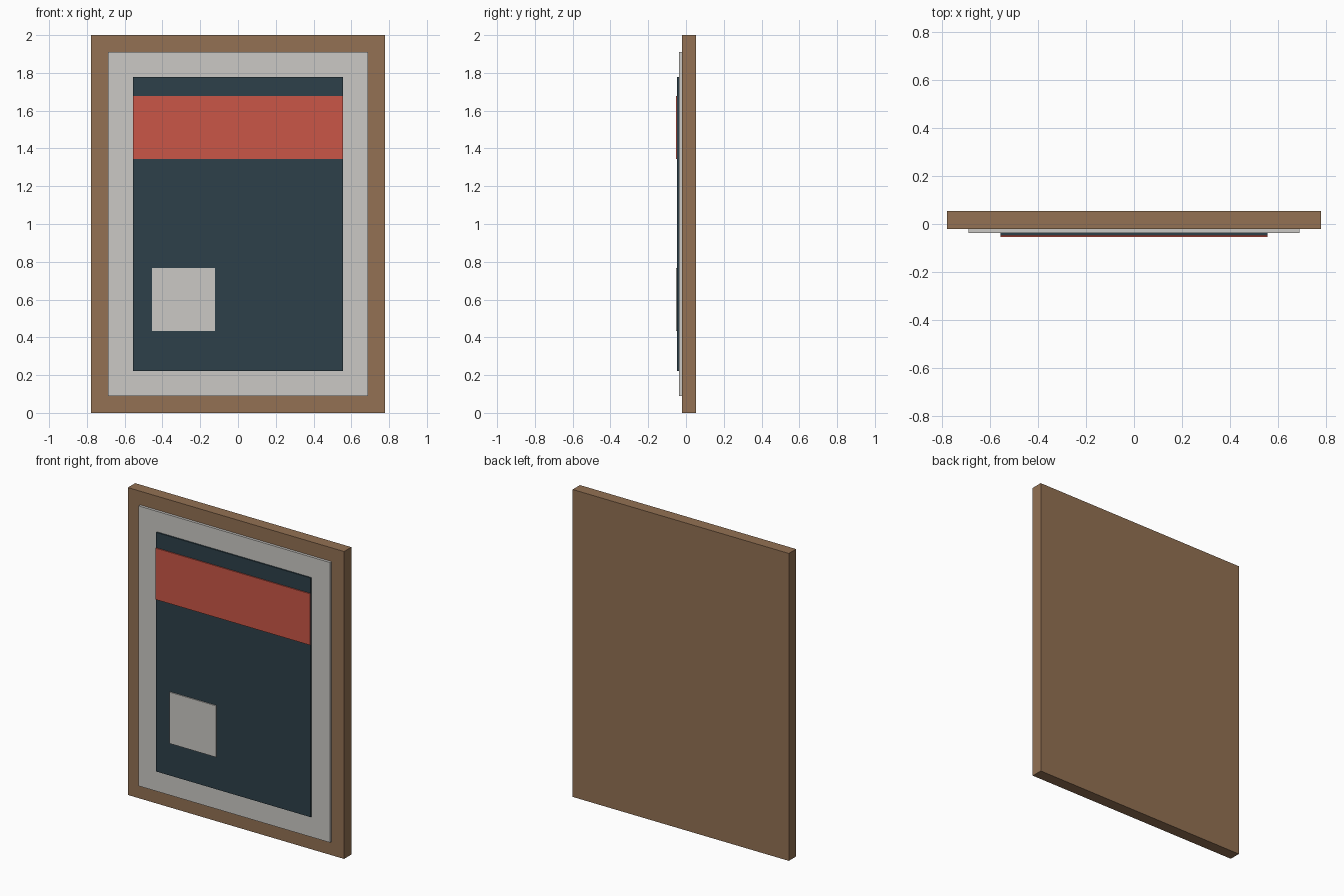
import bpy
import bmesh
from mathutils import Vector

if "Cube" in bpy.data.objects:
    bpy.data.objects.remove(bpy.data.objects["Cube"])


def lin(c):
    c /= 255
    return c / 12.92 if c <= 0.04045 else ((c + 0.055) / 1.055) ** 2.4


def material(name, r, g, b):
    m = bpy.data.materials.new(name)
    m.diffuse_color = (lin(r), lin(g), lin(b), 1)
    m.use_nodes = True
    m.node_tree.nodes["Principled BSDF"].inputs["Base Color"].default_value = m.diffuse_color
    return m


wood = material("brown wood", 147, 113, 83)
card = material("pale grey card", 203, 201, 197)
slate = material("dark slate", 45, 64, 74)
coral = material("coral red", 202, 86, 71)


def box(name, x, y, z, mat):
    """Box from (min, max) ranges on each axis."""
    bm = bmesh.new()
    bmesh.ops.create_cube(bm, size=1)
    lo, hi = Vector((x[0], y[0], z[0])), Vector((x[1], y[1], z[1]))
    for v in bm.verts:
        v.co = Vector([lo[i] if v.co[i] < 0 else hi[i] for i in range(3)])
    mesh = bpy.data.meshes.new(name)
    bm.to_mesh(mesh)
    bm.free()
    mesh.materials.append(mat)
    bpy.context.collection.objects.link(bpy.data.objects.new(name, mesh))


# Solid wooden frame
box("frame", (-0.778, 0.778), (-0.021, 0.054), (0, 2), wood)
# Pale border panel on the front
box("mount_board", (-0.689, 0.689), (-0.038, -0.021), (0.089, 1.911), card)
# Dark picture area
box("picture_panel", (-0.556, 0.556), (-0.047, -0.038), (0.222, 1.778), slate)
# Painted band and square
box("red_band", (-0.556, 0.556), (-0.054, -0.047), (1.344, 1.678), coral)
box("pale_square", (-0.456, -0.122), (-0.054, -0.047), (0.434, 0.768), card)
